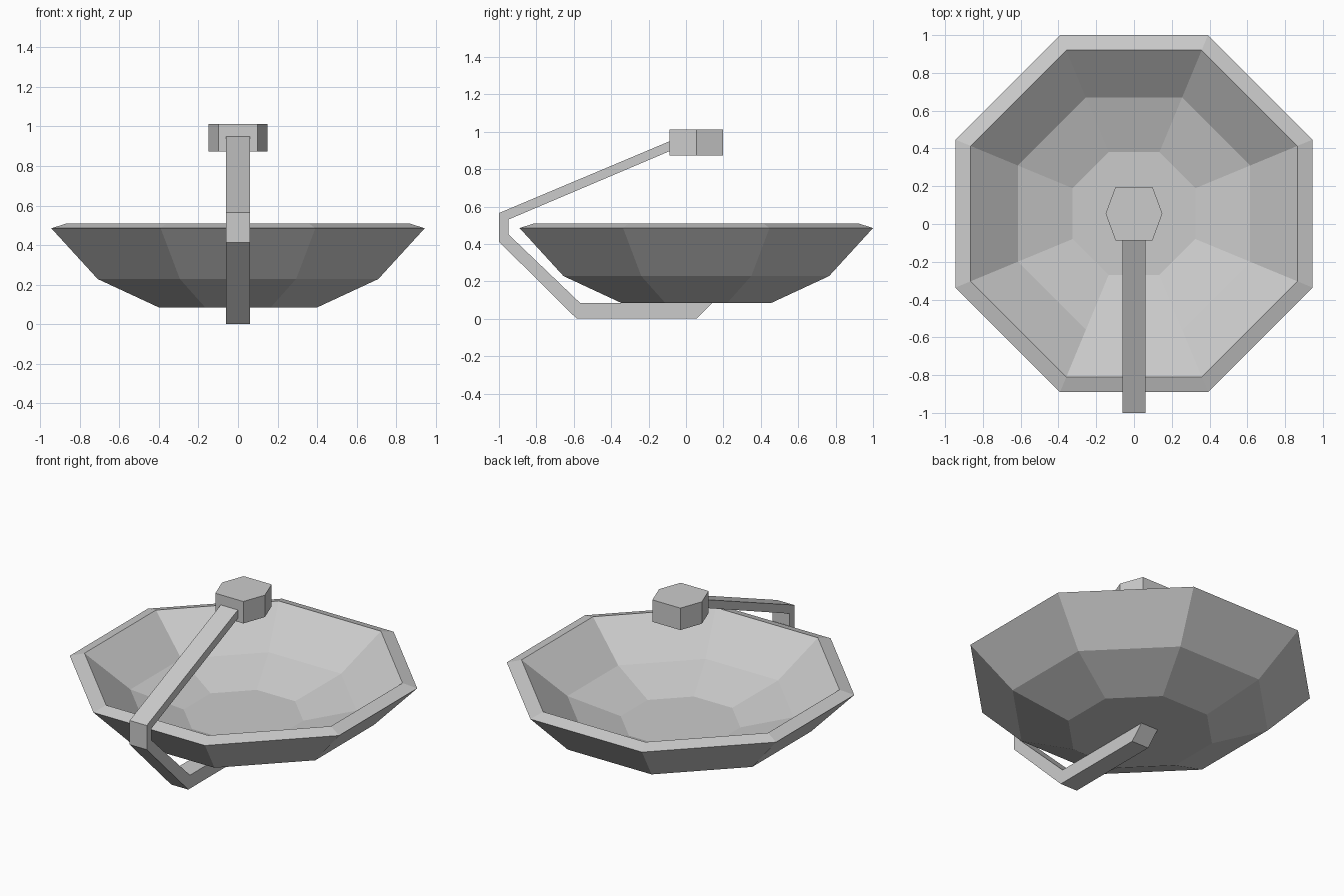
import bpy
import math

if "Cube" in bpy.data.objects:
    bpy.data.objects.remove(bpy.data.objects["Cube"])

CY = 0.055  # dish axis position along y


def make_object(name, verts, faces):
    mesh = bpy.data.meshes.new(name)
    mesh.from_pydata(verts, [], faces)
    mesh.update()
    obj = bpy.data.objects.new(name, mesh)
    bpy.context.collection.objects.link(obj)
    return obj


def loft(name, rings):
    """Skin a stack of equal-sized rings and cap both ends."""
    n = len(rings[0])
    verts = [v for ring in rings for v in ring]
    faces = [(r * n + i, r * n + (i + 1) % n,
              (r + 1) * n + (i + 1) % n, (r + 1) * n + i)
             for r in range(len(rings) - 1) for i in range(n)]
    faces.append(tuple(reversed(range(n))))
    faces.append(tuple(range((len(rings) - 1) * n, len(rings) * n)))
    return make_object(name, verts, faces)


def octagon(apothem, z):
    r = apothem / math.cos(math.pi / 8)
    return [(r * math.cos(math.pi / 8 + i * math.pi / 4),
             CY + r * math.sin(math.pi / 8 + i * math.pi / 4), z)
            for i in range(8)]


# Dish: outer shell up to the rim, then down the inside to the floor
dish_profile = [(0.40, 0.084), (0.71, 0.228), (0.945, 0.485),
                (0.865, 0.51), (0.615, 0.308), (0.325, 0.212)]
loft("dish", [octagon(a, z) for a, z in dish_profile])

# Support arm: bent strip under the dish, around the rim and up to the feed
arm_profile = [(0.055, 0.0), (0.14, 0.085), (-0.567, 0.085), (-0.95, 0.452),
               (-0.95, 0.53), (-0.085, 0.897), (-0.085, 0.95),
               (-1.0, 0.565), (-1.0, 0.412), (-0.584, 0.0)]
loft("support_arm", [[(x, y, z) for y, z in arm_profile] for x in (-0.06, 0.06)])

# Feed horn: six-sided block over the dish centre
hexagon = [(0.15, 0), (0.098, 0.142), (-0.098, 0.142),
           (-0.15, 0), (-0.098, -0.142), (0.098, -0.142)]
loft("feed_horn", [[(x, CY + y, z) for x, y in hexagon] for z in (0.874, 1.013)])
